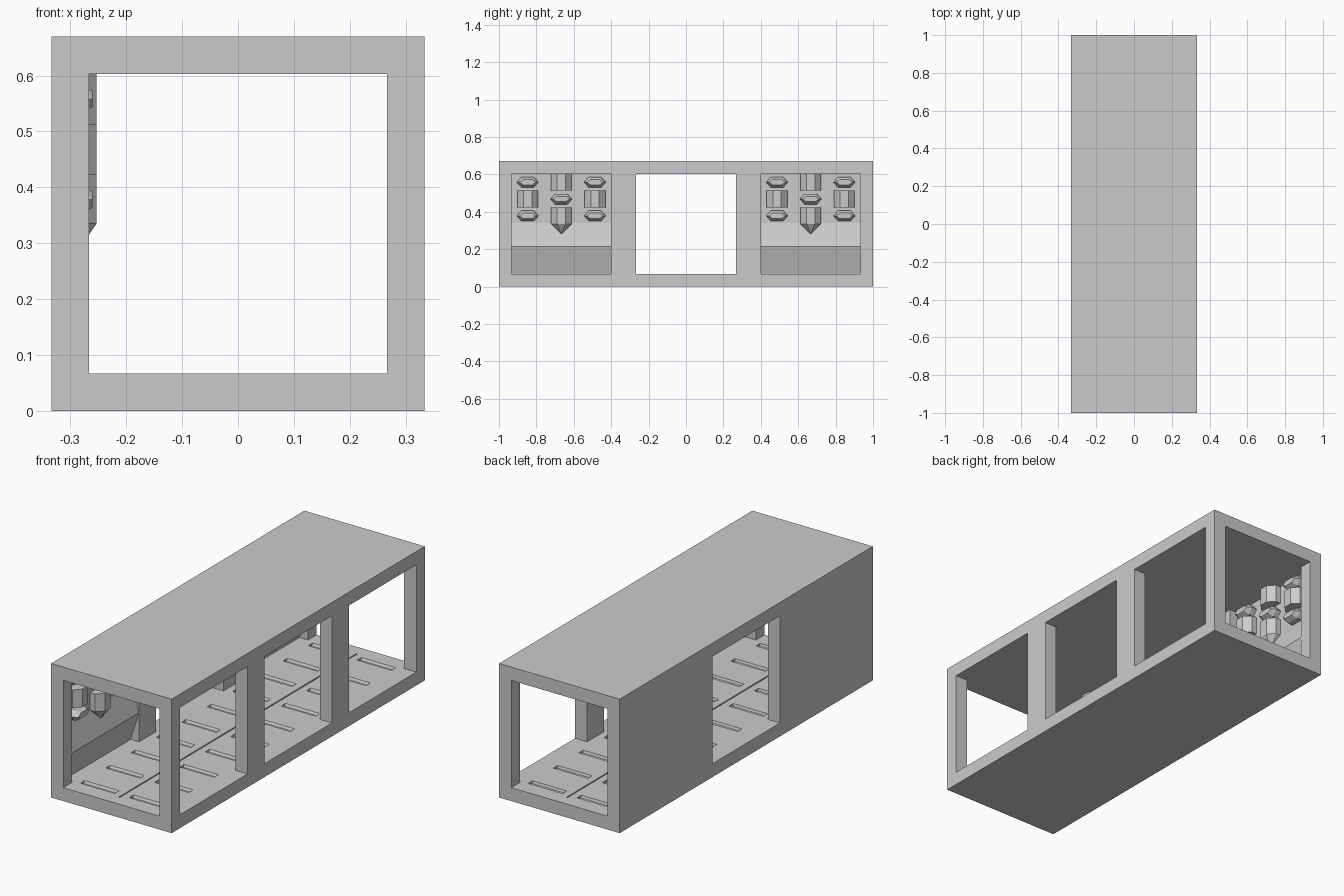
import bpy, bmesh

if "Cube" in bpy.data.objects:
    bpy.data.objects.remove(bpy.data.objects["Cube"])

W, L, H, T = 1/3, 1.0, 0.67, 0.067      # half width, half length, height, wall
IN, TOP = W - T, H - T                   # inner wall x, ceiling z
BAYS = (-2/3, 2/3)
BACK = -0.313                            # back of the left wall niches


def hulls(name, groups):
    """One object made of the convex hull of each point group."""
    bm = bmesh.new()
    for pts in groups:
        vs = [bm.verts.new(p) for p in pts]
        res = bmesh.ops.convex_hull(bm, input=vs)
        junk = [v for v in res["geom_interior"] if isinstance(v, bmesh.types.BMVert)]
        bmesh.ops.delete(bm, geom=junk, context='VERTS')
    bmesh.ops.dissolve_limit(bm, angle_limit=0.01, verts=bm.verts, edges=bm.edges)
    bmesh.ops.recalc_face_normals(bm, faces=bm.faces)
    me = bpy.data.meshes.new(name)
    bm.to_mesh(me)
    bm.free()
    ob = bpy.data.objects.new(name, me)
    bpy.context.collection.objects.link(ob)
    return ob


def box(x0, x1, y0, y1, z0, z1):
    return [(x, y, z) for x in (x0, x1) for y in (y0, y1) for z in (z0, z1)]


def cut(target, groups):
    c = hulls("cutter", groups)
    c.hide_render = True
    m = target.modifiers.new("cut", 'BOOLEAN')
    m.operation, m.solver, m.object = 'DIFFERENCE', 'EXACT', c
    bpy.context.view_layer.objects.active = target
    bpy.ops.object.modifier_apply(modifier=m.name)
    bpy.data.objects.remove(c)


# Corridor shell: lengthwise tunnel, middle passage, two side bays
shell = hulls("corridor_shell", [box(-W, W, -L, L, 0, H)])
cut(shell, [box(-IN, IN, -1.1, 1.1, T, TOP)])
cut(shell, [box(-1, 1, -IN, IN, T, TOP)])
cut(shell, [box(BACK, 1, b - IN, b + IN, T, TOP) for b in BAYS])

# Shallow floor slots on both sides of a thin centre seam
slots = []
for i in range(10):
    y = -0.9 + 0.2 * i
    for s in (-1, 1):
        xa, xb = s * 0.04, s * 0.23
        slots.append([(x, y + dy, z) for x in (xa, xb)
                      for dy, z in ((-.018, .075), (-.012, .055), (.012, .055), (.022, .075))])
slots.append(box(-.003, .003, -.94, .94, .058, .08))
cut(shell, slots)


def pillar(y, z0, z1, tip=None):
    """Upright block with chamfered front, optionally pointed below."""
    prof = [(-.32, .055), (-.285, .055), (-.253, .022)]
    pts = [(x, y + s * h, z) for x, h in prof for s in (-1, 1) for z in (z0, z1)]
    if tip:
        pts += [(-.291, y, tip), (-.32, y, tip)]
    return pts


def stud(y, z, hz=.028):
    """Lying hexagonal stud with a smaller front face."""
    pts = []
    for x, f, e in ((-.32, 1, 1), (-.285, 1, 1), (-.26, .5, .75)):
        pts += [(x, y + s * .058 * e, z) for s in (-1, 1)]
        pts += [(x, y + s * .033 * e, z + t * hz * f) for s in (-1, 1) for t in (-1, 1)]
    return pts


for n, b in zip(("front", "rear"), BAYS):
    # Ridged lower wall panel
    prof = [(-.32, T), (-.314, T), (-.267, .213), (-.312, .34), (-.32, .34)]
    hulls(n + "_ridged_panel", [[(x, b + s * IN, z) for x, z in prof for s in (-1, 1)]])
    # Raised pillars and studs in a three by three pattern
    hulls(n + "_wall_pillars", [
        pillar(b, .513, TOP), pillar(b, .335, .423, .28),
        pillar(b - .18, .423, .513), pillar(b + .18, .423, .513)])
    hulls(n + "_wall_studs", [stud(b, .468)] +
          [stud(b + s * .18, z) for s in (-1, 1) for z in (.558, .378)])
